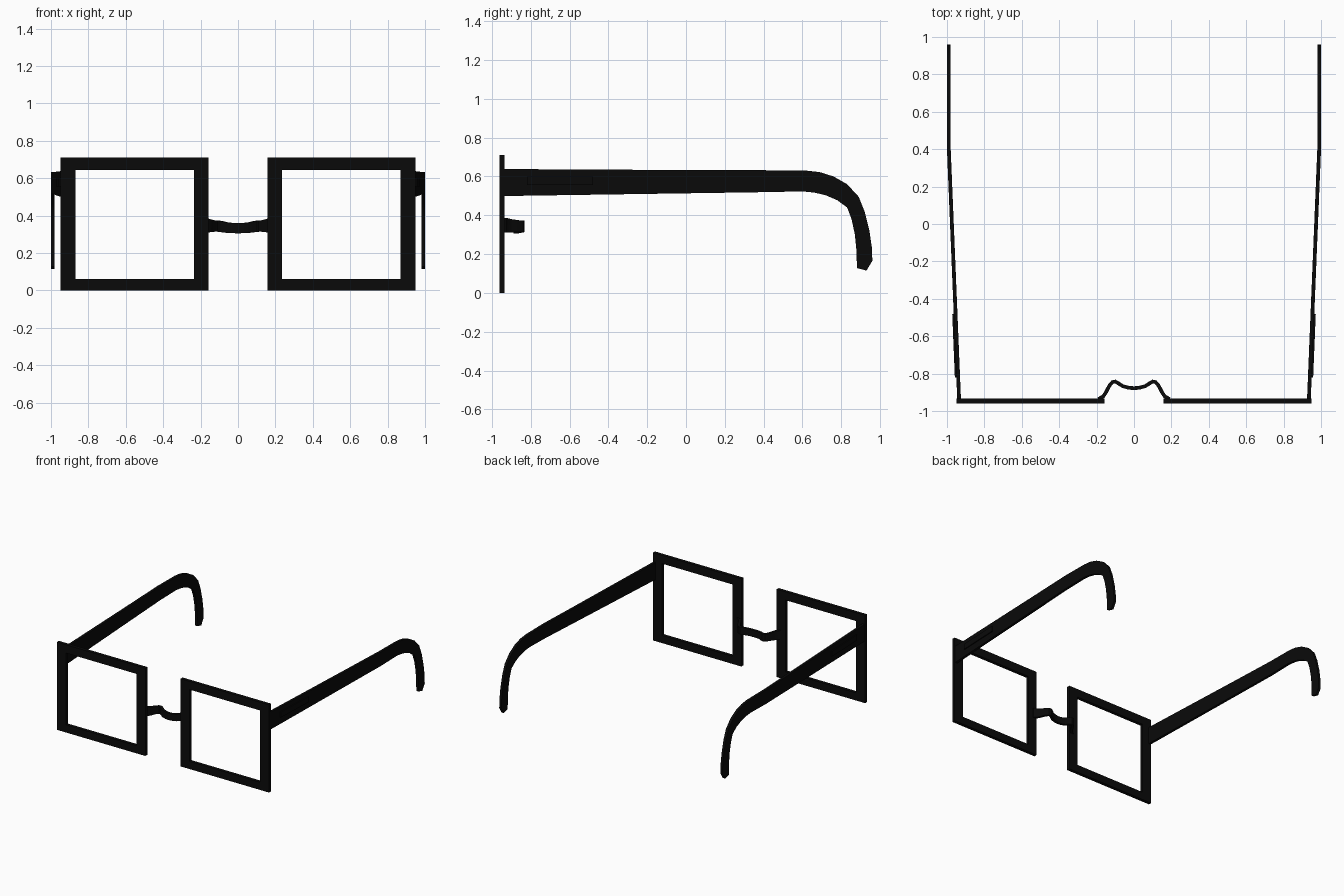
import bpy, bmesh
from mathutils import Vector

if "Cube" in bpy.data.objects:
    bpy.data.objects.remove(bpy.data.objects["Cube"])

black = bpy.data.materials.new("black")
black.diffuse_color = (0.003, 0.003, 0.003, 1)
black.use_nodes = True
black.node_tree.nodes["Principled BSDF"].inputs["Base Color"].default_value = black.diffuse_color


def loft(name, sections, closed=False, mirror=True):
    """Skin four-cornered sections into one solid, optionally mirrored in x."""
    bm = bmesh.new()
    rings = [[bm.verts.new(p) for p in s] for s in sections]
    pairs = list(zip(rings, rings[1:]))
    if closed:
        pairs.append((rings[-1], rings[0]))
    else:
        bm.faces.new(rings[0])
        bm.faces.new(rings[-1])
    for a, b in pairs:
        for i in range(4):
            j = (i + 1) % 4
            bm.faces.new((a[i], a[j], b[j], b[i]))
    bmesh.ops.recalc_face_normals(bm, faces=bm.faces[:])
    mesh = bpy.data.meshes.new(name)
    bm.to_mesh(mesh)
    bm.free()
    mesh.materials.append(black)
    ob = bpy.data.objects.new(name, mesh)
    bpy.context.collection.objects.link(ob)
    if mirror:
        ob.modifiers.new("mirror", "MIRROR").use_mirror_merge = False
    bpy.ops.object.select_all(action="DESELECT")
    ob.select_set(True)
    bpy.context.view_layer.objects.active = ob
    bpy.ops.object.shade_smooth_by_angle(angle=0.6)
    return ob


# Square lens rims
Y0, Y1 = -0.96, -0.934
outer = [(0.158, 0), (0.95, 0), (0.95, 0.71), (0.158, 0.71)]
inner = [(0.236, 0.062), (0.868, 0.062), (0.868, 0.643), (0.236, 0.643)]
loft("lens_rim", [[(a, Y0, b), (c, Y0, d), (c, Y1, d), (a, Y1, b)]
                  for (a, b), (c, d) in zip(outer, inner)], closed=True)


# Temple arms: upper and lower outline in side view, splayed outwards
def arm_x(y):
    return 0.99 if y > 0.4 else 0.99 - 0.055 * (0.4 - y) / 1.34


def arm_section(upper, lower, x0=-0.01, x1=0.01):
    (yu, zu), (yl, zl) = upper, lower
    return [(arm_x(yu) + x0, yu, zu), (arm_x(yu) + x1, yu, zu),
            (arm_x(yl) + x1, yl, zl), (arm_x(yl) + x0, yl, zl)]


upper = [(-0.94, 0.638), (0, 0.633), (0.4, 0.632), (0.62, 0.63), (0.69, 0.622), (0.76, 0.6),
         (0.83, 0.56), (0.89, 0.495), (0.92, 0.42), (0.945, 0.32), (0.958, 0.23), (0.96, 0.165), (0.93, 0.115)]
lower = [(-0.94, 0.499), (0, 0.513), (0.4, 0.519), (0.6, 0.523), (0.66, 0.517), (0.72, 0.503),
         (0.78, 0.477), (0.83, 0.44), (0.853, 0.38), (0.87, 0.3), (0.878, 0.22), (0.88, 0.15), (0.88, 0.128)]
loft("temple_arm", [arm_section(u, l) for u, l in zip(upper, lower)])

# Thin plate on the outside of each arm
loft("arm_plate", [arm_section((y, 0.6), (y, 0.556), 0.0, 0.018) for y in (-0.82, -0.48)])

# Curved nose bridge: x, y, bottom z, top z for one half, mirrored through the middle
half = [(0.19, -0.936, 0.31, 0.387), (0.165, -0.922, 0.31, 0.384), (0.15, -0.9, 0.312, 0.379),
        (0.13, -0.862, 0.314, 0.374), (0.115, -0.845, 0.314, 0.374), (0.1, -0.842, 0.313, 0.373),
        (0.085, -0.851, 0.311, 0.37), (0.06, -0.867, 0.308, 0.364), (0.03, -0.875, 0.306, 0.361)]
path = half + [(0, -0.878, 0.305, 0.36)] + [(-x, y, a, b) for x, y, a, b in reversed(half)]
sections = []
for i, (x, y, lo, hi) in enumerate(path):
    p, q = path[max(i - 1, 0)], path[min(i + 1, len(path) - 1)]
    n = Vector((q[1] - p[1], p[0] - q[0])).normalized() * 0.01
    sections.append([(x + n.x, y + n.y, lo), (x - n.x, y - n.y, lo),
                     (x - n.x, y - n.y, hi), (x + n.x, y + n.y, hi)])
loft("nose_bridge", sections, mirror=False)
